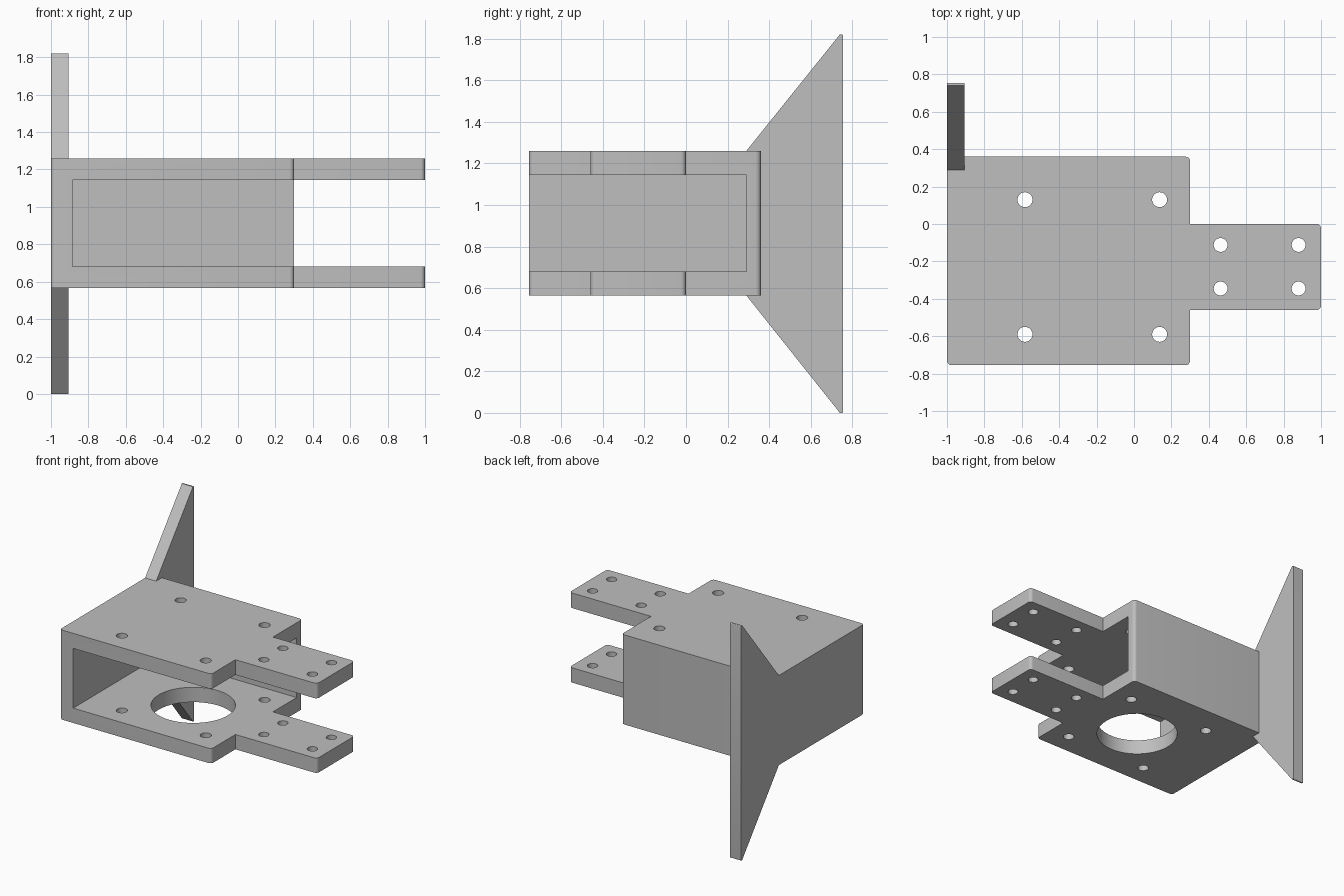
import bpy
import bmesh
from mathutils import Vector

default = bpy.data.objects.get("Cube")
if default:
    bpy.data.objects.remove(default, do_unlink=True)

# Single plain grey
grey = bpy.data.materials.new("plain grey")
grey.use_nodes = True
colour = (0.52, 0.52, 0.52, 1)
grey.diffuse_color = colour
grey.node_tree.nodes["Principled BSDF"].inputs["Base Color"].default_value = colour

WALL, FLOOR, ROOF = 0.115, 0.565, 1.26


def prism(name, points, direction, rounded=(), radius=0.025):
    """Extrude a flat outline; round the edges that start at the listed corners."""
    bm = bmesh.new()
    verts = [bm.verts.new(p) for p in points]
    face = bm.faces.new(verts)
    result = bmesh.ops.extrude_face_region(bm, geom=[face])
    moved = [v for v in result["geom"] if isinstance(v, bmesh.types.BMVert)]
    bmesh.ops.translate(bm, verts=moved, vec=direction)
    along = Vector(direction).normalized()
    edges = []
    for i in rounded:
        for e in verts[i].link_edges:
            d = (e.verts[0].co - e.verts[1].co).normalized()
            if abs(d.dot(along)) > 0.99:
                edges.append(e)
    if edges:
        bmesh.ops.bevel(bm, geom=edges, offset=radius, segments=5,
                        profile=0.5, affect='EDGES')
    bmesh.ops.recalc_face_normals(bm, faces=bm.faces)
    mesh = bpy.data.meshes.new(name)
    bm.to_mesh(mesh)
    bm.free()
    mesh.materials.append(grey)
    obj = bpy.data.objects.new(name, mesh)
    bpy.context.collection.objects.link(obj)
    return obj


def combine(target, tool, operation):
    """Apply a boolean and discard its tool."""
    tool.hide_render = True
    mod = target.modifiers.new("combine", 'BOOLEAN')
    mod.operation = operation
    mod.solver = 'EXACT'
    mod.object = tool
    bpy.context.view_layer.objects.active = target
    bpy.ops.object.modifier_apply(modifier=mod.name)
    bpy.data.objects.remove(tool, do_unlink=True)


def drill(target, x, y, radius, z, depth, sides=32):
    bpy.ops.mesh.primitive_cylinder_add(vertices=sides, radius=radius,
                                        depth=depth, location=(x, y, z))
    tool = bpy.context.object
    tool.data.materials.append(grey)
    combine(target, tool, 'DIFFERENCE')


# Bracket body: plate outline with a side tongue, rounded at outer corners
outline = [(-1, -0.755), (0.3, -0.755), (0.3, -0.46), (1, -0.46),
           (1, 0), (0.3, 0), (0.3, 0.36), (-1, 0.36)]
bracket = prism("bracket", [(x, y, FLOOR) for x, y in outline],
                (0, 0, ROOF - FLOOR), rounded=(0, 1, 3, 4, 6))

# Cavity open to the front and one side, leaving two plates and two walls
x0, y1 = -1 + WALL, 0.29
cavity = prism("cavity_cutter",
               [(x0, -2, 0.68), (2, -2, 0.68), (2, y1, 0.68), (x0, y1, 0.68)],
               (0, 0, 0.463))
combine(bracket, cavity, 'DIFFERENCE')

# Triangular end fin
fin_profile = [(0.29, FLOOR), (0.74, 0), (0.755, 0),
               (0.755, 1.82), (0.74, 1.82), (0.29, ROOF)]
fin = prism("end_fin", [(-1, y, z) for y, z in fin_profile], (0.095, 0, 0),
            rounded=(2, 3), radius=0.006)
combine(bracket, fin, 'UNION')

# Screw holes through both plates
for x in (-0.583, 0.137):
    for y in (-0.59, 0.13):
        drill(bracket, x, y, 0.04, 1, 2)
for x in (0.463, 0.88):
    for y in (-0.345, -0.112):
        drill(bracket, x, y, 0.037, 1, 2)

# Large opening in the lower plate only
drill(bracket, -0.223, -0.23, 0.297, 0.6, 0.4, sides=64)

bpy.ops.object.select_all(action='DESELECT')
bracket.select_set(True)
bpy.context.view_layer.objects.active = bracket
bpy.ops.object.shade_smooth_by_angle(angle=0.5)
